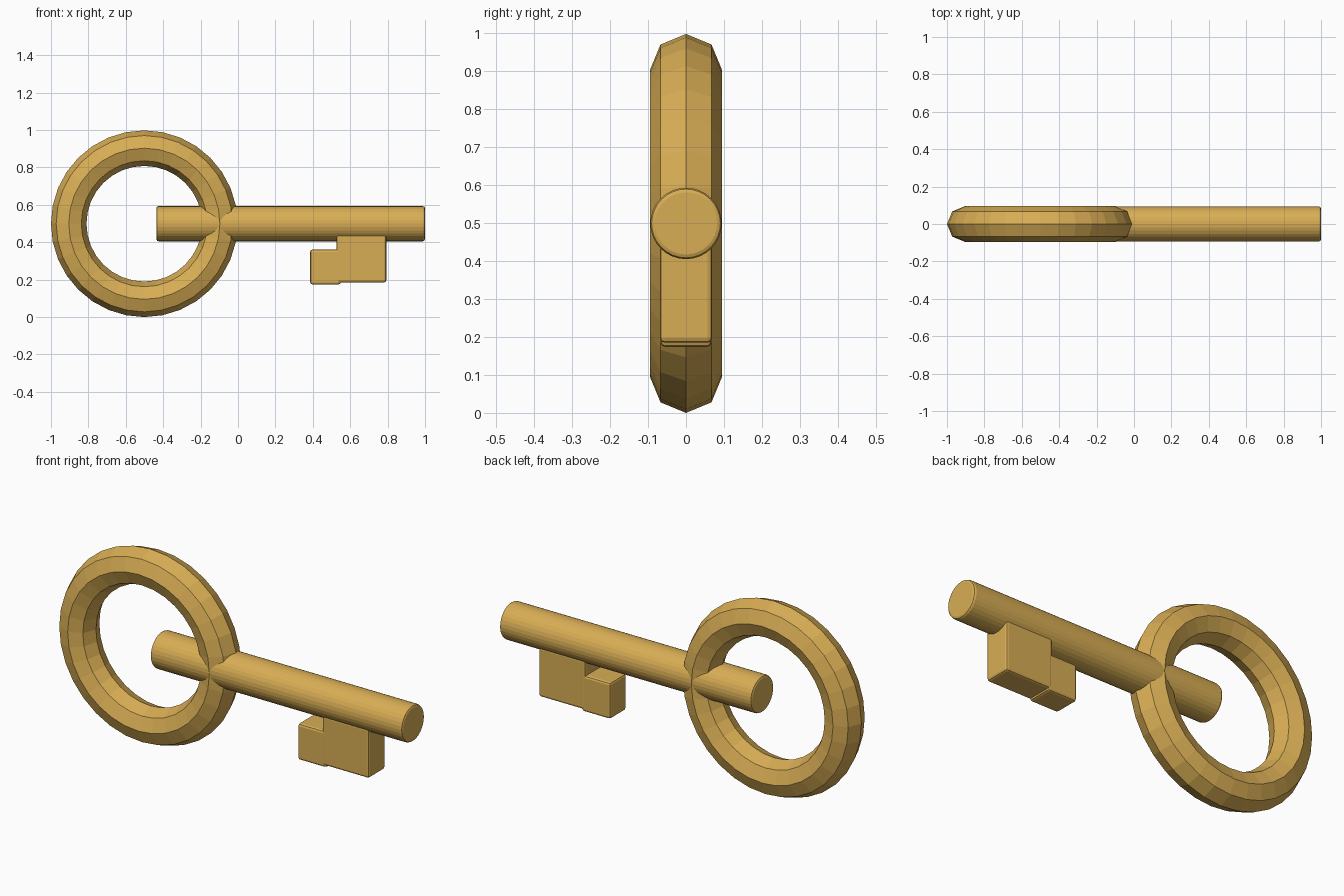
import bpy, math

if "Cube" in bpy.data.objects:
    bpy.data.objects.remove(bpy.data.objects["Cube"])

gold = bpy.data.materials.new("gold")
gold.diffuse_color = (0.69, 0.42, 0.09, 1)
gold.use_nodes = True
gold.node_tree.nodes["Principled BSDF"].inputs["Base Color"].default_value = gold.diffuse_color
CZ = 0.499  # height of the key's axis


def finish(name, bevel=0.0):
    """Name, colour and optionally bevel the active object."""
    ob = bpy.context.object
    ob.name = name
    ob.data.materials.append(gold)
    if bevel:
        bpy.ops.object.transform_apply(location=False, rotation=True, scale=True)
        mod = ob.modifiers.new("edge_bevel", 'BEVEL')
        mod.width = bevel
        mod.segments = 2
        mod.limit_method = 'ANGLE'
        mod.angle_limit = math.radians(40)
    return ob


def block(name, x0, x1, half_y, z0, z1):
    """Bevelled box from its x and z limits, centred on y."""
    bpy.ops.mesh.primitive_cube_add(size=1, location=((x0 + x1) / 2, 0, (z0 + z1) / 2))
    bpy.context.object.scale = (x1 - x0, 2 * half_y, z1 - z0)
    return finish(name, 0.012)


# Ring handle: low-poly torus with an octagonal section
bpy.ops.mesh.primitive_torus_add(
    major_segments=32, minor_segments=8, major_radius=0.404, minor_radius=0.095,
    location=(-0.501, 0, CZ), rotation=(math.pi / 2, 0, 0))
finish("ring_handle")

# Shaft: round bar whose end passes through the ring
x0, x1 = -0.437, 1.0
bpy.ops.mesh.primitive_cylinder_add(
    vertices=32, radius=0.094, depth=x1 - x0,
    location=((x0 + x1) / 2, 0, CZ), rotation=(0, math.pi / 2, 0))
finish("shaft", 0.012)

# Key teeth: large tooth under the shaft, small one beside it
block("large_tooth", 0.527, 0.793, 0.069, 0.185, 0.442)
block("small_tooth", 0.386, 0.549, 0.067, 0.174, 0.361)
